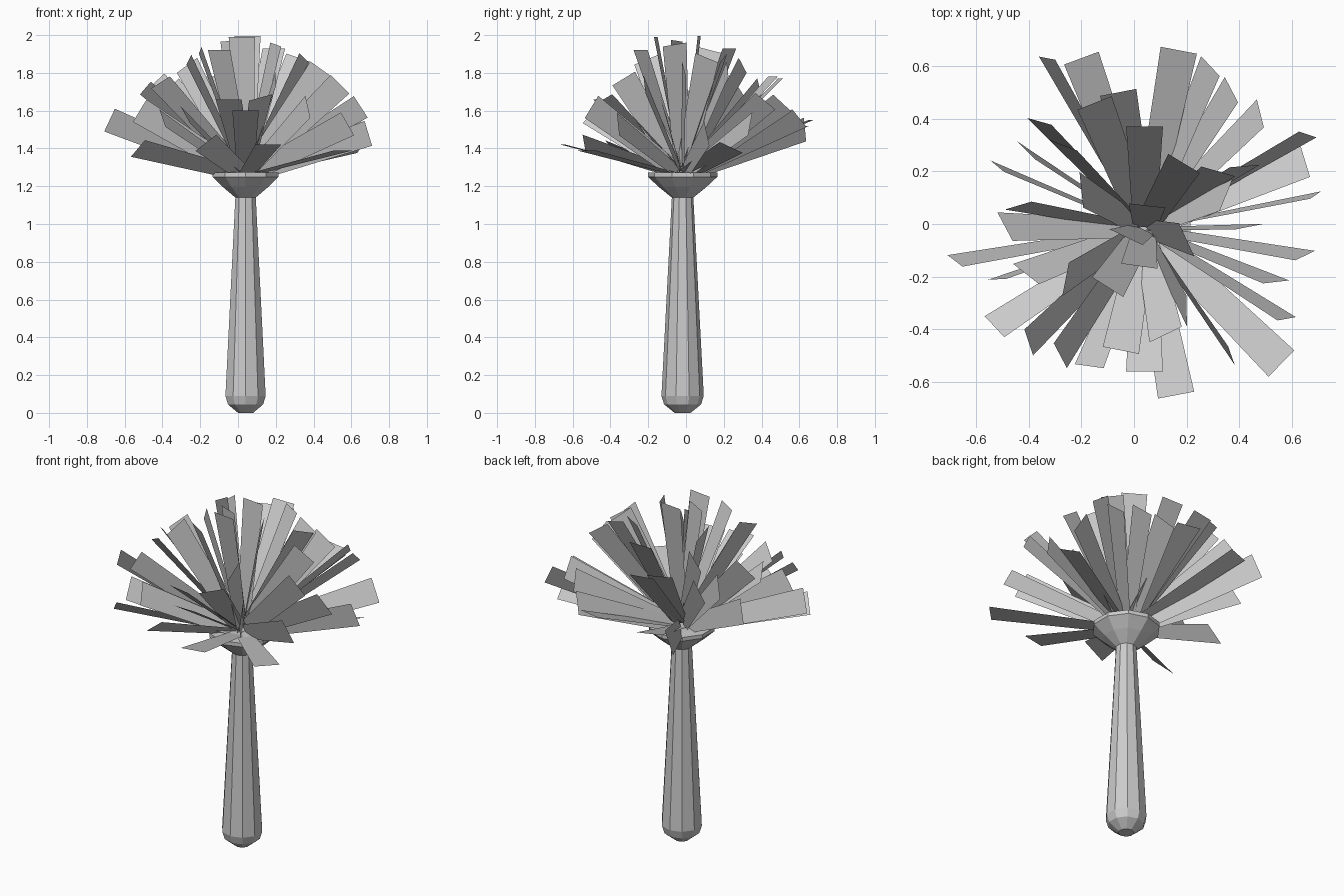
import bpy, bmesh, math
from mathutils import Vector

AX, AY = 0.04, -0.018      # handle axis
SIDES = 10


def make_object(name, bm):
    mesh = bpy.data.meshes.new(name)
    bm.to_mesh(mesh)
    bm.free()
    ob = bpy.data.objects.new(name, mesh)
    bpy.context.collection.objects.link(ob)
    return ob


def lathe(name, profile):
    """Faceted solid of revolution, capped at both ends."""
    bm = bmesh.new()
    rings = []
    for r, z in profile:
        rings.append([bm.verts.new((AX + r * math.sin(2 * math.pi * i / SIDES),
                                    AY + r * math.cos(2 * math.pi * i / SIDES), z))
                      for i in range(SIDES)])
    for a, b in zip(rings, rings[1:]):
        for i in range(SIDES):
            j = (i + 1) % SIDES
            bm.faces.new((a[i], a[j], b[j], b[i]))
    bm.faces.new(rings[0])
    bm.faces.new(rings[-1])
    bmesh.ops.recalc_face_normals(bm, faces=bm.faces)
    return make_object(name, bm)


# Tapered handle with rounded butt
lathe("handle", [(0.042, 0.0), (0.098, 0.045), (0.112, 0.09), (0.057, 1.14)])
# Flared cup holding the strips
lathe("collar", [(0.057, 1.14), (0.125, 1.195), (0.184, 1.25), (0.184, 1.272), (0.12, 1.275)])

# Strip tips (x, y, z), grouped by the roll of the strip about its length
strips = {
    0: [(-.2, .63, 1.52), (.17, .66, 1.55), (-.06, .5, 1.77), (.04, .37, 1.88),
        (.04, -.56, 1.6), (.16, -.65, 1.42), (.56, -.53, 1.39), (.19, .23, 1.93),
        (-.1, -.24, 1.92), (.02, -.16, 1.99), (.05, .07, 1.995), (-.15, .46, 1.78),
        (-.05, -.48, 1.66)],
    20: [(.12, -.42, 1.67)],
    -25: [(.65, .24, 1.405)],
    40: [(-.49, -.01, 1.72), (-.53, -.39, 1.4), (-.17, -.54, 1.43),
         (.32, .2, 1.88), (-.41, -.19, 1.75),
         (.2, -.06, 1.95), (-.2, .13, 1.92), (-.03, -.05, 1.97)],
    -48: [(.29, .6, 1.56), (.37, .51, 1.64), (-.4, -.45, 1.56), (-.28, -.5, 1.58),
          (-.26, -.21, 1.87), (.35, .11, 1.88), (.48, .42, 1.65)],
    68: [(-.68, -.14, 1.55), (.2, -.33, 1.77), (.42, .22, 1.82), (.66, .34, 1.53)],
    -70: [(-.33, .63, 1.5), (.58, -.36, 1.53), (-.27, .3, 1.84),
          (.65, -.12, 1.62), (-.36, .39, 1.72), (-.44, .07, 1.75), (.54, -.22, 1.74)],
    82: [(-.41, .28, 1.72), (-.52, .22, 1.58), (.37, -.5, 1.62), (-.52, -.21, 1.6)],
    -82: [(.69, .11, 1.48), (.44, -.01, 1.82)],
}

# Fan of flat strips radiating from the cup
centre = Vector((AX, AY, 1.255))
up = Vector((0, 0, 1))
bm = bmesh.new()
for roll, tips in strips.items():
    a = math.radians(roll)
    for tip in tips:
        tip = Vector(tip)
        d = (tip - centre).normalized()
        side = up.cross(d).normalized()
        w = side * math.cos(a) + d.cross(side) * math.sin(a)
        base = centre + d * 0.05
        corners = [base - w * 0.045, base + w * 0.045, tip + w * 0.07, tip - w * 0.07]
        bm.faces.new([bm.verts.new(c) for c in corners])
make_object("duster_strips", bm)
